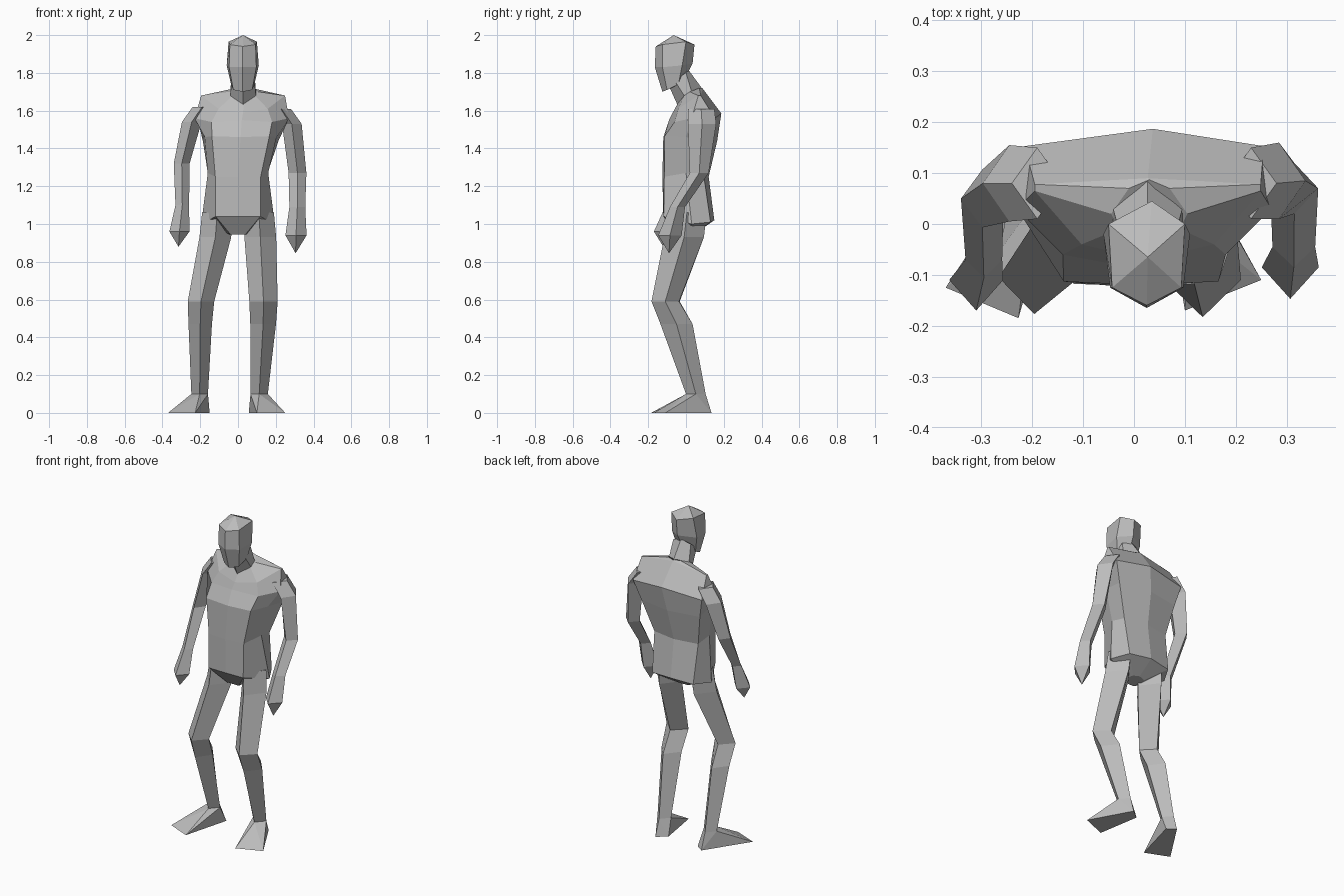
import bpy, bmesh
from mathutils import Vector

cube = bpy.data.objects.get("Cube")
if cube:
    bpy.data.objects.remove(cube)

GREY = (0.5, 0.5, 0.5, 1)
clay = bpy.data.materials.new("plain grey")
clay.use_nodes = True
clay.diffuse_color = GREY
clay.node_tree.nodes["Principled BSDF"].inputs["Base Color"].default_value = GREY


def finish(name, bm):
    """Turn a bmesh into a flat shaded grey object."""
    bmesh.ops.recalc_face_normals(bm, faces=bm.faces)
    mesh = bpy.data.meshes.new(name)
    bm.to_mesh(mesh)
    bm.free()
    mesh.materials.append(clay)
    obj = bpy.data.objects.new(name, mesh)
    bpy.context.scene.collection.objects.link(obj)
    return obj


def loft(name, rings):
    """Skin a list of closed rings and cap both ends."""
    bm = bmesh.new()
    loops = [[bm.verts.new(p) for p in ring] for ring in rings]
    count = len(loops[0])
    for low, high in zip(loops, loops[1:]):
        for i in range(count):
            j = (i + 1) % count
            bm.faces.new((low[i], low[j], high[j], high[i]))
    bm.faces.new(loops[0])
    bm.faces.new(loops[-1])
    bmesh.ops.remove_doubles(bm, verts=bm.verts, dist=0.001)
    return finish(name, bm)


def hull(name, points):
    bm = bmesh.new()
    for p in points:
        bm.verts.new(p)
    result = bmesh.ops.convex_hull(bm, input=bm.verts)
    spare = [v for v in result["geom_interior"] if isinstance(v, bmesh.types.BMVert)]
    bmesh.ops.delete(bm, geom=spare, context="VERTS")
    return finish(name, bm)


def section(shift, front, half, back, back_shift=0):
    """Symmetric ring: centre front, one half, centre back, mirrored half."""
    left = [(shift + x, y, z) for x, y, z in half]
    right = [(shift - x, y, z) for x, y, z in reversed(half)]
    return [(shift, *front), *left, (shift + back_shift, *back), *right]


def diamond(x, y, z, rx, ry):
    """Four sided limb section with its corners facing front, sides and back."""
    return [(x, y - ry, z), (x + rx, y, z), (x, y + ry, z), (x - rx, y, z)]


# Torso: neck base, shoulder line, upper back, chest, waist, hem, crotch
loft("torso", [
    section(.03, (-.04, 1.645), [(.06, -.01, 1.68), (.075, .02, 1.70), (.04, .07, 1.72)], (.087, 1.72)),
    section(.027, (-.07, 1.59), [(.13, -.04, 1.61), (.222, .065, 1.68), (.222, .078, 1.68)], (.09, 1.715)),
    section(.02, (-.09, 1.55), [(.16, -.06, 1.54), (.25, .03, 1.56), (.235, .153, 1.56)], (.187, 1.585), .017),
    section(.014, (-.12, 1.46), [(.152, -.113, 1.465), (.19, .0, 1.46), (.20, .13, 1.44)], (.165, 1.44)),
    section(.0, (-.125, 1.25), [(.12, -.115, 1.25), (.16, .0, 1.27), (.15, .095, 1.25)], (.12, 1.25)),
    section(.0, (-.12, 1.04), [(.118, -.118, 1.04), (.195, .03, 1.0), (.14, .13, 1.01)], (.15, 1.02)),
    section(.0, (-.05, .945), [(.04, -.05, .945), (.05, .0, .945), (.04, .04, .945)], (.05, .95)),
])

# Neck leans forward from the shoulders to the skull
loft("neck", [
    section(.027, (-.045, 1.63), [(.068, -.01, 1.68), (.068, .03, 1.70)], (.087, 1.715)),
    section(.027, (-.09, 1.73), [(.06, -.06, 1.76), (.06, .0, 1.80)], (.01, 1.82)),
])

# Head: jaw, cheek, brow and a pointed crown
crown = (-.065, 2.0)
loft("head", [
    section(.025, (-.125, 1.70), [(.05, -.10, 1.71), (.062, -.04, 1.74)], (-.02, 1.745)),
    section(.025, (-.165, 1.83), [(.072, -.125, 1.83), (.085, -.02, 1.84)], (.035, 1.85), .01),
    section(.025, (-.16, 1.94), [(.068, -.125, 1.95), (.075, .0, 1.965)], (.045, 1.95), .01),
    section(.027, crown, [(0, *crown), (0, *crown)], crown),
])

# Arms: shoulder, deltoid, elbow, wrist, knuckles, finger tip
ARMS = {
    "right": [(-.19, .08, 1.62, .05, .07), (-.245, .08, 1.54, .052, .075),
              (-.298, .05, 1.32, .042, .057), (-.295, -.07, 1.10, .036, .036),
              (-.31, -.11, .96, .053, .06), (-.315, -.12, .88, 0, 0)],
    "left": [(.23, .08, 1.61, .05, .07), (.285, .085, 1.53, .052, .075),
             (.315, .07, 1.27, .047, .05), (.314, -.045, 1.09, .042, .04),
             (.307, -.085, .94, .056, .062), (.305, -.09, .845, 0, 0)],
}
for side, rings in ARMS.items():
    loft(side + "_arm", [diamond(*r) for r in rings])

# Legs: hip, thigh, knee, calf, ankle; the knees bend forward
LEGS = {
    "right": [(-.11, .005, 1.06, .08, .105), (-.12, -.01, .93, .084, .105),
              (-.196, -.105, .59, .07, .072), (-.2, -.05, .47, .062, .085),
              (-.203, .052, .10, .044, .052)],
    "left": [(.11, .005, 1.06, .08, .105), (.118, -.01, .93, .084, .105),
             (.135, -.11, .59, .075, .073), (.133, -.05, .47, .068, .085),
             (.112, .052, .10, .046, .052)],
}
# Soles: outer toe, inner toe, inner heel, outer heel
SOLES = {
    "right": [(-.37, -.125), (-.227, -.185), (-.15, .10), (-.2, .135)],
    "left": [(.25, -.11), (.10, -.17), (.057, .09), (.115, .135)],
}
for side, rings in LEGS.items():
    sections = [diamond(*r) for r in rings]
    loft(side + "_leg", sections)
    hull(side + "_foot", sections[-1] + [Vector((x, y, 0)) for x, y in SOLES[side]])
